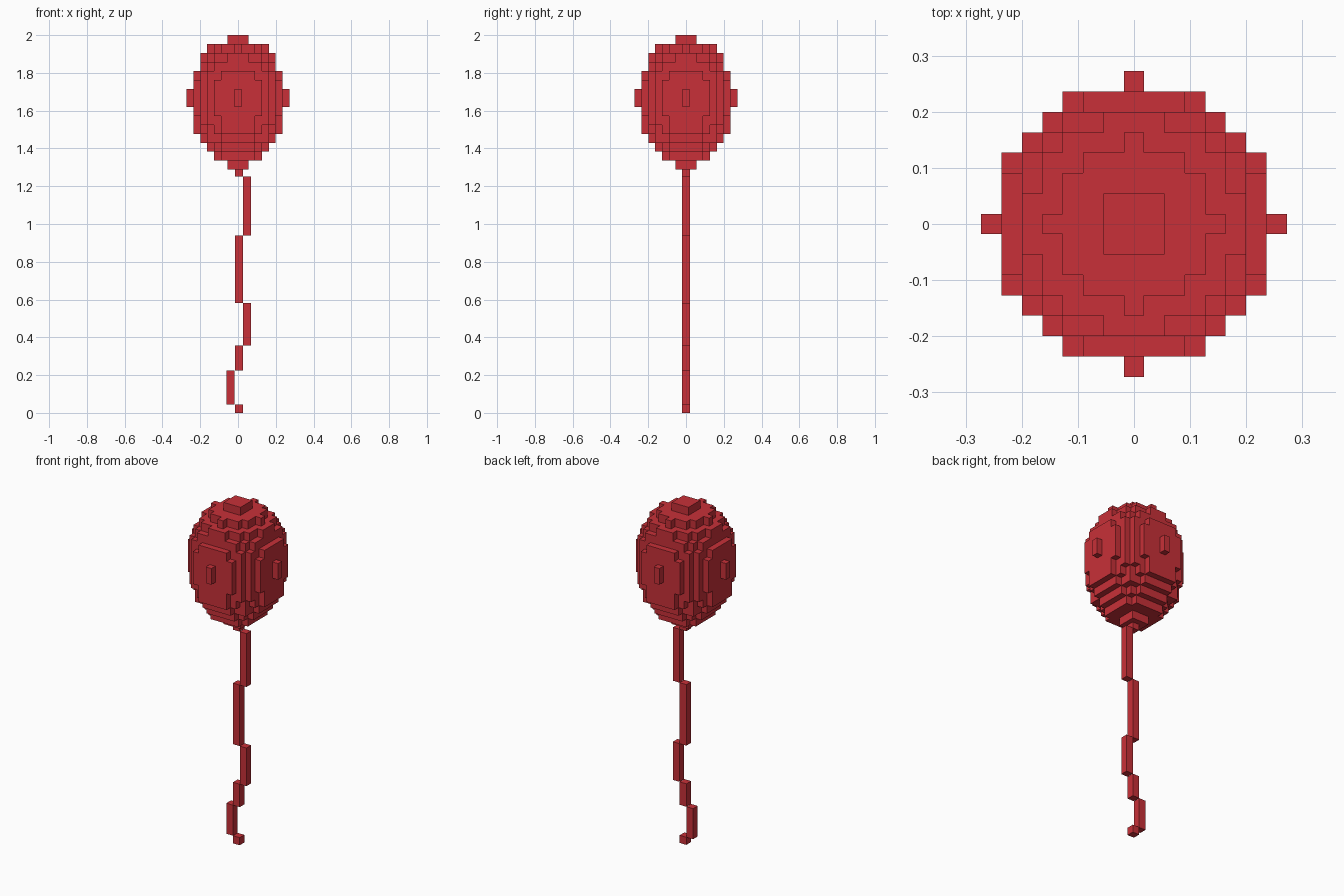
import bpy, bmesh
from mathutils import Vector

if "Cube" in bpy.data.objects:
    bpy.data.objects.remove(bpy.data.objects["Cube"])

red = bpy.data.materials.new("red_rubber")
red.diffuse_color = (0.58, 0.03, 0.04, 1)
red.use_nodes = True
red.node_tree.nodes["Principled BSDF"].inputs["Base Color"].default_value = red.diffuse_color


def finish(bm, name):
    mesh = bpy.data.meshes.new(name)
    bm.to_mesh(mesh)
    bm.free()
    mesh.materials.append(red)
    obj = bpy.data.objects.new(name, mesh)
    bpy.context.collection.objects.link(obj)
    return obj


# Balloon: stacked voxel discs, squared radius of each layer from top to bottom
LAYERS = [3, 16, 27, 35, 42, 47, 49, 49, 47, 44, 40, 32, 24, 14, 2]
CELL = Vector((0.0363, 0.0363, 0.0475))
TOP = 2.0
filled = {(x, y, -i)
          for i, r2 in enumerate(LAYERS)
          for x in range(-7, 8) for y in range(-7, 8)
          if x * x + y * y <= r2}

bm = bmesh.new()
corners = {}


def corner(p):
    key = tuple(round(2 * c) for c in p)
    if key not in corners:
        corners[key] = bm.verts.new((p.x * CELL.x, p.y * CELL.y,
                                     TOP + (p.z - 0.5) * CELL.z))
    return corners[key]


# only the exposed cell sides become faces
for cell in filled:
    for axis in range(3):
        for sign in (-1, 1):
            n = Vector((0, 0, 0))
            n[axis] = sign
            c = Vector(cell)
            if tuple(int(v) for v in c + n) in filled:
                continue
            u = Vector((0, 0, 0))
            u[(axis + 1) % 3] = 0.5
            w = n.cross(u)
            m = c + n * 0.5
            bm.faces.new([corner(m + a * u + b * w)
                          for a, b in ((-1, -1), (1, -1), (1, 1), (-1, 1))])
finish(bm, "balloon")

# String: box runs as (sideways step, first cell, last cell)
RUNS = [(0, 0, 1), (-1, 1, 5), (0, 5, 8), (1, 8, 13), (0, 13, 21),
        (1, 21, 28), (0, 28, 29)]
STEP, HEIGHT, WIDTH = 0.0436, 0.0447, 0.0432
bm = bmesh.new()
for step, low, high in RUNS:
    verts = bmesh.ops.create_cube(bm, size=1)["verts"]
    bmesh.ops.scale(bm, verts=verts, vec=(WIDTH, WIDTH, (high - low) * HEIGHT))
    bmesh.ops.translate(bm, verts=verts,
                        vec=(0.0045 + step * STEP, 0, (low + high) / 2 * HEIGHT))
finish(bm, "string")
